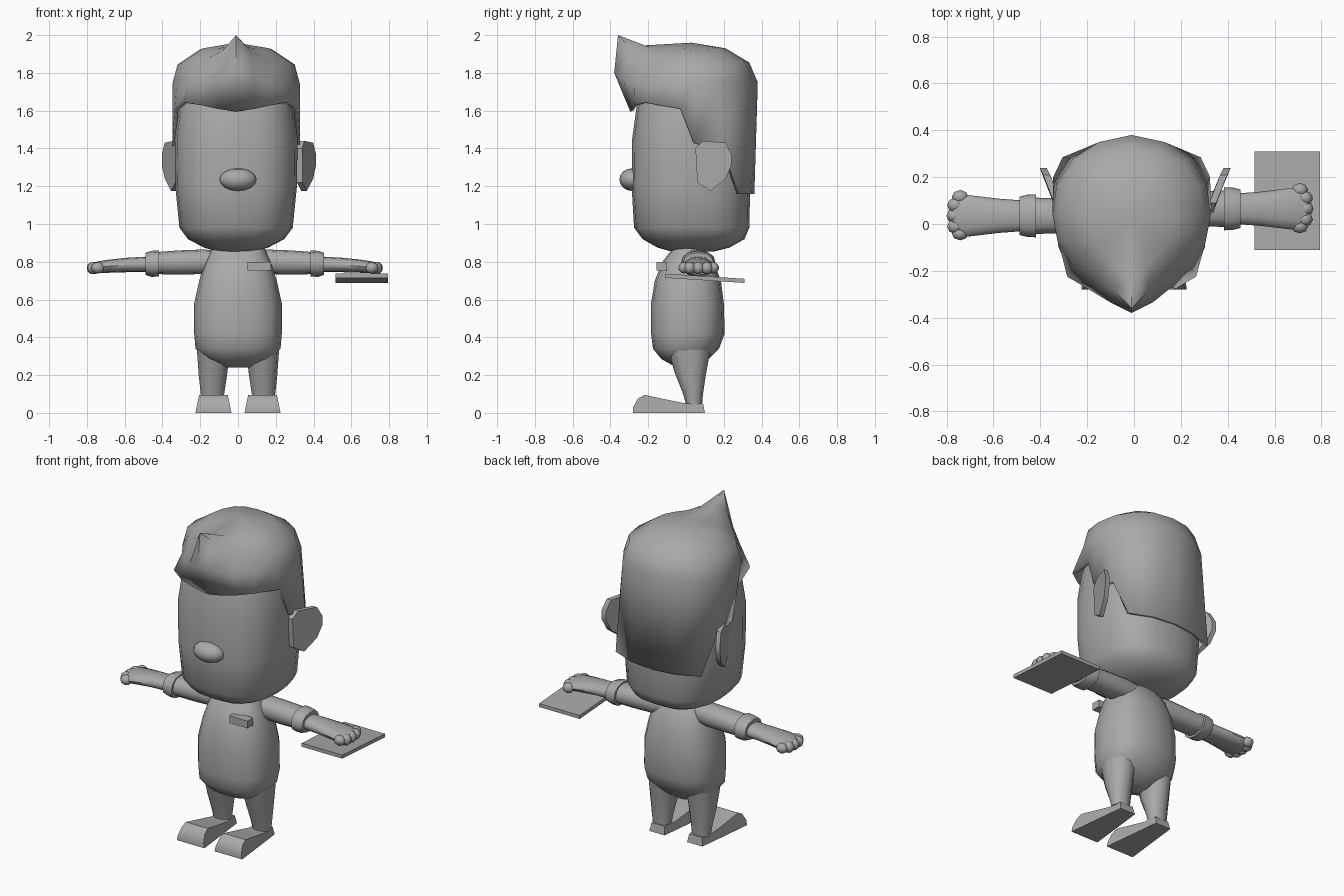
import bpy, bmesh, math
from mathutils import Vector

if "Cube" in bpy.data.objects:
    bpy.data.objects.remove(bpy.data.objects["Cube"])

grey = bpy.data.materials.new("plain grey")
grey.diffuse_color = (0.4, 0.4, 0.4, 1)
grey.use_nodes = True
grey.node_tree.nodes["Principled BSDF"].inputs["Base Color"].default_value = grey.diffuse_color


def finish(name, bm, smooth=40):
    """Turn a bmesh into a shaded object."""
    bmesh.ops.recalc_face_normals(bm, faces=bm.faces)
    me = bpy.data.meshes.new(name)
    bm.to_mesh(me)
    bm.free()
    me.materials.append(grey)
    ob = bpy.data.objects.new(name, me)
    bpy.context.collection.objects.link(ob)
    if smooth:
        bpy.ops.object.select_all(action='DESELECT')
        ob.select_set(True)
        bpy.context.view_layer.objects.active = ob
        bpy.ops.object.shade_smooth_by_angle(angle=math.radians(smooth))
    return ob


def skin(bm, rows, caps=True):
    """Bridge closed rows of points."""
    rows = [[bm.verts.new(p) for p in r] for r in rows]
    n = len(rows[0])
    for a, b in zip(rows, rows[1:]):
        for i in range(n):
            j = (i + 1) % n
            bm.faces.new((a[i], a[j], b[j], b[i]))
    if caps:
        bm.faces.new(rows[0])
        bm.faces.new(rows[-1])
    return rows


def oval(rx, ry, n, power):
    pts = []
    for i in range(n):
        t = 2 * math.pi * i / n
        c, s = math.cos(t), math.sin(t)
        pts.append((math.copysign(abs(c) ** (2 / power), c) * rx,
                    math.copysign(abs(s) ** (2 / power), s) * ry))
    return pts


def tower(name, rings, n=16, power=2.5, smooth=50):
    """Upright loft; rings are (z, centre x, front y, back y, half width)."""
    bm = bmesh.new()
    skin(bm, [[(cx + u, (f + b) / 2 + v, z) for u, v in oval(w, (b - f) / 2, n, power)]
              for z, cx, f, b, w in rings])
    return finish(name, bm, smooth)


def ball(name, loc, size, u=12, v=8):
    bm = bmesh.new()
    bmesh.ops.create_uvsphere(bm, u_segments=u, v_segments=v, radius=1)
    for p in bm.verts:
        p.co = Vector([p.co[i] * size[i] + loc[i] for i in range(3)])
    return finish(name, bm, 60)


def box(name, x, y, z, drop=0):
    """Box from ranges; drop lowers its back edge."""
    bm = bmesh.new()
    skin(bm, [[(x[0], y[0], h), (x[1], y[0], h), (x[1], y[1], h - drop), (x[0], y[1], h - drop)]
              for h in z])
    return finish(name, bm, 0)


# Head and nose
tower("head", [(0.855, -.01, -.08, .15, .10), (0.875, -.01, -.15, .23, .17),
               (0.92, -.01, -.23, .31, .255), (0.98, -.01, -.275, .335, .30),
               (1.20, -.01, -.288, .34, .322), (1.45, -.01, -.285, .34, .325),
               (1.62, -.01, -.262, .335, .305), (1.78, -.01, -.22, .30, .26),
               (1.85, -.01, -.15, .22, .18)], n=20, power=2.6)
ball("nose", (0, -.285, 1.235), (.10, .068, .06), 14, 8)

# Hair: half outlines from the quiff round to the nape, mirrored into rings
edge = [(0, -.295, 1.595), (.10, -.288, 1.61), (.19, -.275, 1.63), (.275, -.225, 1.645),
        (.325, -.03, 1.61), (.338, .04, 1.43), (.335, .20, 1.38),
        (.295, .285, 1.16), (.15, .345, 1.16), (0, .362, 1.16)]
wide = [(0, -.38, 1.80), (.09, -.335, 1.77), (.17, -.27, 1.75), (.25, -.18, 1.74),
        (.315, -.08, 1.74), (.338, .04, 1.74), (.32, .17, 1.74),
        (.25, .28, 1.74), (.14, .35, 1.75), (0, .38, 1.75)]
crown = [(0, -.36, 2.0), (.07, -.285, 1.92), (.145, -.22, 1.88), (.22, -.15, 1.86),
         (.29, -.07, 1.85), (.31, .04, 1.845), (.29, .16, 1.845),
         (.22, .26, 1.85), (.12, .31, 1.86), (0, .335, 1.855)]
dome = [(0, -.23, 1.945), (.06, -.19, 1.935), (.10, -.14, 1.93), (.14, -.09, 1.93),
        (.175, -.03, 1.93), (.19, .03, 1.925), (.175, .11, 1.925),
        (.13, .17, 1.93), (.08, .20, 1.93), (0, .21, 1.93)]


def full(half):
    pts = half + [(-x, y, z) for x, y, z in half[-2:0:-1]]
    return [(x - .01, y, z) for x, y, z in pts]


bm = bmesh.new()
rows = skin(bm, [full(r) for r in (edge, wide, crown, dome)], caps=False)
peak = bm.verts.new((-.01, .03, 1.96))
for i, v in enumerate(rows[-1]):
    bm.faces.new((v, rows[-1][(i + 1) % len(rows[-1])], peak))
hair = finish("hair", bm, 50)
shell = hair.modifiers.new("thickness", 'SOLIDIFY')
shell.thickness = 0.02
shell.offset = -1

# Torso and name tag
tower("torso", [(0.24, 0, -.05, .07, .07), (0.285, 0, -.13, .12, .17),
                (0.34, 0, -.175, .175, .225), (0.42, 0, -.185, .205, .232),
                (0.58, 0, -.185, .20, .232), (0.70, 0, -.165, .185, .205),
                (0.80, 0, -.125, .145, .175), (0.87, 0, -.07, .09, .14)])
box("name_tag", (.05, .175), (-.155, -.10), (.755, .80))

ear_shape = [(.05, 1.40), (.09, 1.44), (.21, 1.43), (.24, 1.37),
             (.24, 1.31), (.21, 1.24), (.13, 1.175), (.06, 1.22)]
foot_shape = [(-.28, 0), (-.28, .03), (-.255, .075), (-.22, .095), (-.1, .07),
              (0, .05), (.09, .05), (.10, 0)]
for side, s in (("left", 1), ("right", -1)):
    # Ears: flared octagonal plates
    bm = bmesh.new()
    skin(bm, [[(s * (.305 + t + .25 * (y - .05) + .7 * (y - .05) ** 2) + .005, y, z)
               for y, z in ear_shape] for t in (0, .03)])
    finish(side + "_ear", bm, 30)

    # Legs
    tower(side + "_leg", [(.045, s * .135, 0, .085, .055), (.10, s * .135, -.015, .09, .062),
                          (.20, s * .133, -.055, .105, .075), (.34, s * .13, -.10, .13, .088)],
          n=12, power=2.2)

    # Feet: side profile, wide at the toe and narrow at the heel
    bm = bmesh.new()
    sides = []
    for e in (-1, 1):
        sides.append([(s * .13 + e * ((.095 if y < -.2 else .095 - (y + .2) * .14) - z * .2), y, z)
                      for y, z in foot_shape])
    skin(bm, sides)
    finish(side + "_foot", bm, 35)

    # Arms: sleeve, cuff, forearm and hand lofted outward; (x, low z, high z, half depth)
    cy = .065 if s > 0 else .035
    dx = -.017

    def limb(name, rings, n=12):
        bm = bmesh.new()
        skin(bm, [[(s * x + dx, cy + u, (lo + hi) / 2 + v)
                   for u, v in oval(d, (hi - lo) / 2, n, 2.3)] for x, lo, hi, d in rings])
        finish(name, bm, 45)

    limb(side + "_sleeve", [(.08, .74, .86, .06), (.17, .735, .865, .072),
                            (.30, .732, .86, .075), (.43, .735, .85, .078)])
    limb(side + "_cuff", [(.402, .722, .860, .092), (.44, .72, .858, .09), (.472, .73, .848, .082)])
    limb(side + "_forearm", [(.45, .745, .828, .065), (.56, .745, .822, .073),
                             (.66, .742, .812, .085), (.72, .74, .803, .092), (.755, .742, .795, .075)])
    # Fingers and thumb
    for k, (x, dy, r) in enumerate([(.745, -.045, .036), (.75, 0, .034), (.745, .045, .036)]):
        ball(f"{side}_finger_{k + 1}", (s * x + dx, cy + dy, .767), (r, r * .9, .033), 8, 6)
    for k, dy in enumerate((-.075, .08)):
        ball(f"{side}_knuckle_{k + 1}", (s * .725 + dx, cy + dy, .768), (.036, .03, .03), 8, 6)

# Flat board under one hand
box("board", (.515, .795), (-.11, .31), (.715, .737), drop=.027)
